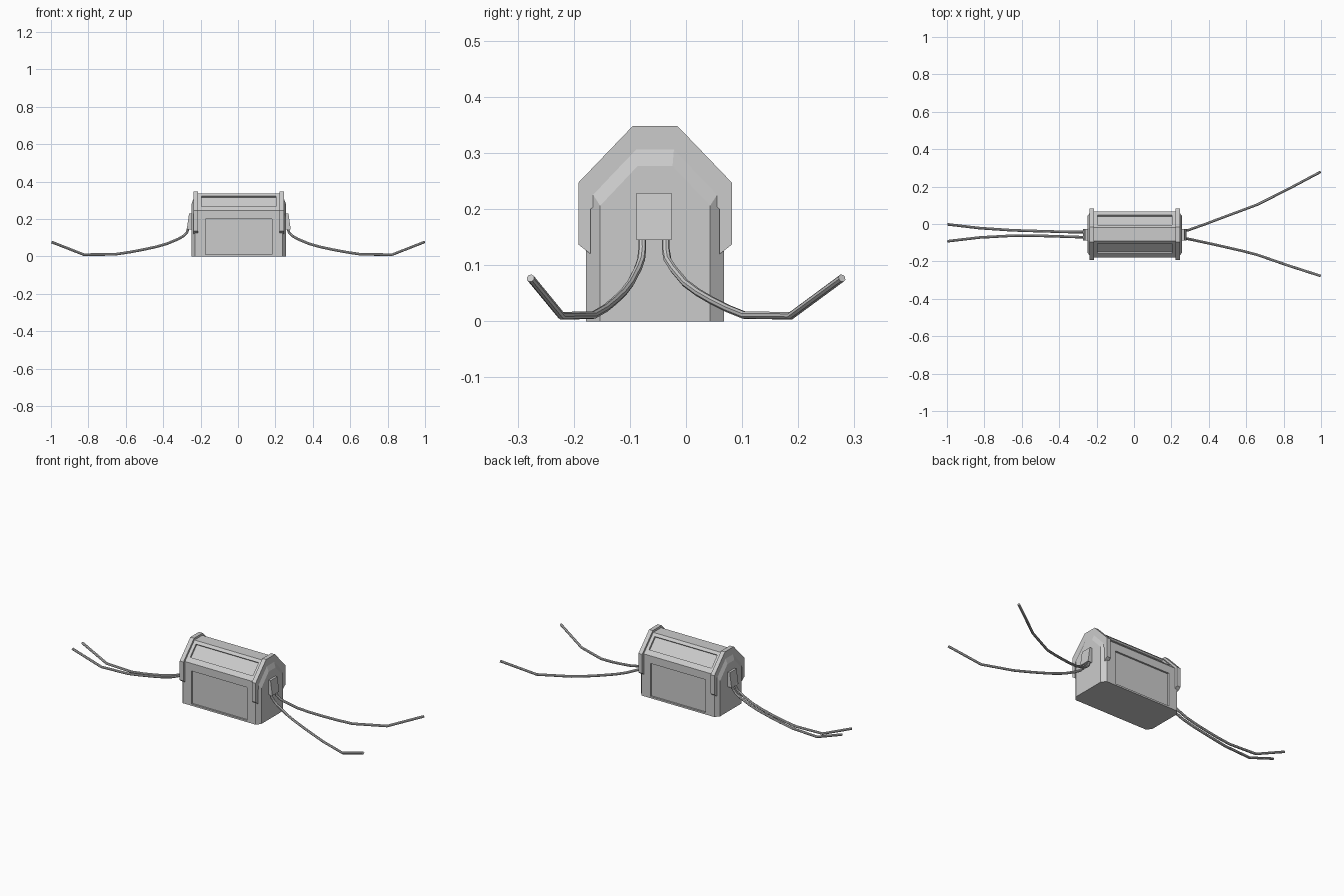
import bpy, bmesh
from mathutils import Vector

if "Cube" in bpy.data.objects:
    bpy.data.objects.remove(bpy.data.objects["Cube"])

CX, CY = 0.004, -0.055          # centre of the box part


def finish(bm, name):
    bmesh.ops.remove_doubles(bm, verts=bm.verts, dist=1e-5)
    bmesh.ops.recalc_face_normals(bm, faces=bm.faces)
    me = bpy.data.meshes.new(name)
    bm.to_mesh(me)
    bm.free()
    ob = bpy.data.objects.new(name, me)
    bpy.context.collection.objects.link(ob)
    return ob


def ring(x, w, shoulder, t, top, base=0.0):
    """House-shaped section at x: half width, shoulder height, half ridge, top."""
    half = [(w, base), (w, shoulder), (t, top)]
    pts = [(-y, z) for y, z in half] + half[::-1]
    return [Vector((CX + x, CY + y, z)) for y, z in pts]


def poly(bm, pts):
    return bm.faces.new([bm.verts.new(p) for p in pts])


def recessed(bm, quad, u0, u1, v0, v1, depth):
    """Quad replaced by a frame around a sunken panel."""
    a, b, c, d = quad
    at = lambda u, v: a.lerp(b, u).lerp(d.lerp(c, u), v)
    n = (b - a).cross(d - a).normalized()
    inner = [at(u0, v0), at(u1, v0), at(u1, v1), at(u0, v1)]
    low = [p - n * depth for p in inner]
    for i in range(4):
        j = (i + 1) % 4
        poly(bm, [quad[i], quad[j], inner[j], inner[i]])
        poly(bm, [inner[i], inner[j], low[j], low[i]])
    poly(bm, low)


# Body: straight middle with recessed panels, chamfered ends
bm = bmesh.new()
secs = [ring(-0.253, .098, .206, .031, .277), ring(-0.233, .123, .245, .036, .336),
        ring(0.233, .123, .245, .036, .336), ring(0.253, .098, .206, .031, .277)]
panels = {0: (.12, .88, .04, .82), 1: (.07, .93, .24, .85)}
for k in range(3):
    A, B = secs[k], secs[k + 1]
    for i in range(6):
        j = (i + 1) % 6
        quad = [A[i], B[i], B[j], A[j]]
        if k == 1 and i in (0, 1):
            recessed(bm, quad, *panels[i], .01)
        elif k == 1 and i in (3, 4):
            u0, u1, v0, v1 = panels[4 - i]
            recessed(bm, quad, u0, u1, 1 - v1, 1 - v0, .01)
        else:
            poly(bm, quad)
poly(bm, secs[0])
poly(bm, secs[3])
finish(bm, "box_body")

# Arched straps at both ends
for s, side in ((-1, "left"), (1, "right")):
    bm = bmesh.new()
    loops = []
    for x in (.219, .243):
        out = ring(s * x, .137, .247, .04, .348, .137)
        inn = ring(s * x, .115, .2, .03, .27, .120)
        loops.append((out, inn))
    (o0, i0), (o1, i1) = loops
    for k in range(5):
        poly(bm, [o0[k], o0[k + 1], o1[k + 1], o1[k]])
        poly(bm, [i0[k], i0[k + 1], i1[k + 1], i1[k]])
        for o, n in loops:
            poly(bm, [o[k], o[k + 1], n[k + 1], n[k]])
    for k in (0, 5):
        poly(bm, [o0[k], o1[k], i1[k], i0[k]])
    finish(bm, side + "_strap")

    # Wedge-shaped cable outlet
    bm = bmesh.new()
    prof = [(.245, .145), (.278, .145), (.266, .229), (.245, .229)]
    ends = [[Vector((CX + s * x, CY + y - .002, z)) for x, z in prof] for y in (-.031, .031)]
    for e in ends:
        poly(bm, e)
    for k in range(4):
        j = (k + 1) % 4
        poly(bm, [ends[0][k], ends[0][j], ends[1][j], ends[1][k]])
    finish(bm, side + "_cable_outlet")


def cable(name, pts):
    cu = bpy.data.curves.new(name, 'CURVE')
    cu.dimensions = '3D'
    cu.bevel_depth = .007
    cu.bevel_resolution = 2
    cu.use_fill_caps = True
    sp = cu.splines.new('POLY')
    sp.points.add(len(pts) - 1)
    for p, co in zip(sp.points, pts):
        p.co = (*co, 1)
    ob = bpy.data.objects.new(name, cu)
    bpy.context.collection.objects.link(ob)
    bpy.ops.object.select_all(action='DESELECT')
    ob.select_set(True)
    bpy.context.view_layer.objects.active = ob
    bpy.ops.object.convert(target='MESH')
    bpy.ops.object.shade_smooth_by_angle()


# Cables: shared drop in x and z, each with its own sideways spread
drop = [(.265, .155), (.273, .128), (.29, .11), (.32, .093), (.38, .068), (.44, .051),
        (.51, .036), (.58, .023), (.66, .011), (.825, .010), (.996, .077)]
spread = {
    "right_back_cable": (1, [-.036, -.036, -.033, -.022, -.001, .022, .048, .074, .104, .187, .278]),
    "right_front_cable": (1, [-.078, -.078, -.08, -.086, -.099, -.112, -.128, -.144, -.165, -.222, -.277]),
    "left_back_cable": (-1, [-.043, -.043, -.043, -.043, -.042, -.04, -.038, -.036, -.033, -.022, -.002]),
    "left_front_cable": (-1, [-.070, -.070, -.070, -.069, -.067, -.065, -.063, -.062, -.063, -.072, -.092]),
}
for name, (s, ys) in spread.items():
    cable(name, [(s * x, y, z) for (x, z), y in zip(drop, ys)])
